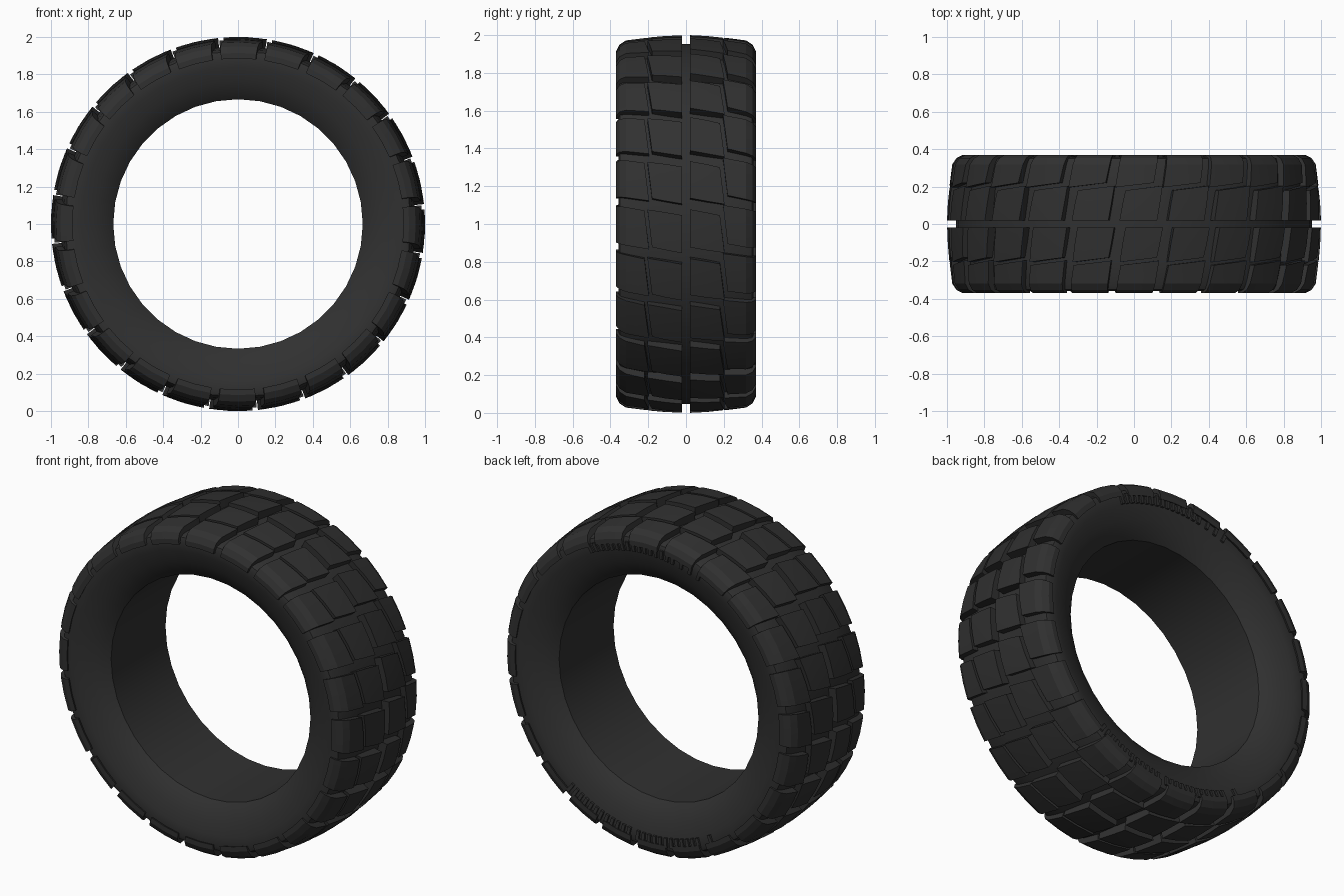
import bpy, bmesh
from math import sin, cos, pi, radians

if "Cube" in bpy.data.objects:
    bpy.data.objects.remove(bpy.data.objects["Cube"], do_unlink=True)

rubber = bpy.data.materials.new("black rubber")
rubber.use_nodes = True
COLOUR = (0.03, 0.03, 0.03, 1)
rubber.diffuse_color = COLOUR
rubber.node_tree.nodes["Principled BSDF"].inputs["Base Color"].default_value = COLOUR

CENTRE_Z = 1.0
PITCHES = 24
STEP = 2 * pi / PITCHES


def wheel_point(angle, radius, y):
    return (radius * cos(angle), y, CENTRE_Z + radius * sin(angle))


def finish(bm, name, smooth_angle):
    bmesh.ops.recalc_face_normals(bm, faces=bm.faces)
    mesh = bpy.data.meshes.new(name)
    bm.to_mesh(mesh)
    bm.free()
    mesh.materials.append(rubber)
    obj = bpy.data.objects.new(name, mesh)
    bpy.context.collection.objects.link(obj)
    bpy.ops.object.select_all(action="DESELECT")
    obj.select_set(True)
    bpy.context.view_layer.objects.active = obj
    bpy.ops.object.shade_smooth_by_angle(angle=radians(smooth_angle))
    return obj


def add_slab(bm, columns, point, rows=2):
    """Closed slab: columns are (v, outer, inner), swept over rows + 1 stations."""
    loops = []
    for i in range(rows + 1):
        s = i / rows
        ring = [bm.verts.new(point(s, v, out)) for v, out, _ in columns]
        ring += [bm.verts.new(point(s, v, inn)) for v, _, inn in reversed(columns)]
        loops.append(ring)
    n = len(loops[0])
    for a, b in zip(loops, loops[1:]):
        for k in range(n):
            bm.faces.new((a[k], a[(k + 1) % n], b[(k + 1) % n], b[k]))
    # end caps as strips of quads
    for ring in (loops[0], loops[-1]):
        for k in range(n // 2 - 1):
            bm.faces.new((ring[k], ring[k + 1], ring[n - 2 - k], ring[n - 1 - k]))


# Carcass: closed lathe of the half section mirrored across the tyre
half = [(0.26, 0.667), (0.29, 0.70), (0.325, 0.765), (0.348, 0.84),
        (0.358, 0.90), (0.35, 0.925), (0.32, 0.938), (0.2, 0.952)]
section = half + [(-y, r) for y, r in reversed(half)]
SEGMENTS = 36
bm = bmesh.new()
rings = [[bm.verts.new(wheel_point(2 * pi * i / SEGMENTS, r, y)) for y, r in section]
         for i in range(SEGMENTS)]
for i in range(SEGMENTS):
    a, b = rings[i], rings[(i + 1) % SEGMENTS]
    for k in range(len(section)):
        j = (k + 1) % len(section)
        bm.faces.new((a[k], a[j], b[j], b[k]))
finish(bm, "tyre_carcass", 35)


# Tread rows: skewed blocks repeated round the wheel
def tread_row(name, profile, side, phase, fill):
    bm = bmesh.new()
    columns = [(side * y, out, inn) for y, out, inn in profile]
    middle = (columns[0][0] + columns[-1][0]) / 2
    for n in range(PITCHES):
        start = n * STEP + radians(phase)

        def point(s, y, r):
            angle = start + s * STEP * fill - 0.18 * (y - middle)
            # the edges beside the slanted side groove lean with the angle
            lean = 0.012 * (1 - 2 * s) if 0.18 < abs(y) < 0.22 else 0
            return wheel_point(angle, r, y + lean)

        add_slab(bm, columns, point)
    finish(bm, name, 20)


inner = [(0.02, 1.0, 0.93), (0.11, 0.996, 0.93), (0.192, 0.988, 0.93)]
shoulder = [(0.208, 0.986, 0.92), (0.318, 0.972, 0.91),
            (0.352, 0.95, 0.89), (0.37, 0.915, 0.885)]
for side, label in ((-1, "front"), (1, "back")):
    tread_row(label + "_inner_tread", inner, side, 7, 0.77)
    tread_row(label + "_shoulder_tread", shoulder, side, 8, 0.80)

# Grip ribs: short raised bars in arcs on the back sidewall
bm = bmesh.new()
for first, last, count in ((63, 100, 16), (104, 112, 3),
                           (-82, -54, 12), (-113, -86, 12), (-119, -117, 1)):
    for n in range(count):
        start = radians(first + (last - first) * n / max(count - 1, 1))

        def rib_point(s, r, y):
            return wheel_point(start + s * radians(1.3), r, y)

        add_slab(bm, [(0.845, 0.362, 0.335), (0.9, 0.368, 0.345)], rib_point, 1)
finish(bm, "back_sidewall_ribs", 20)
